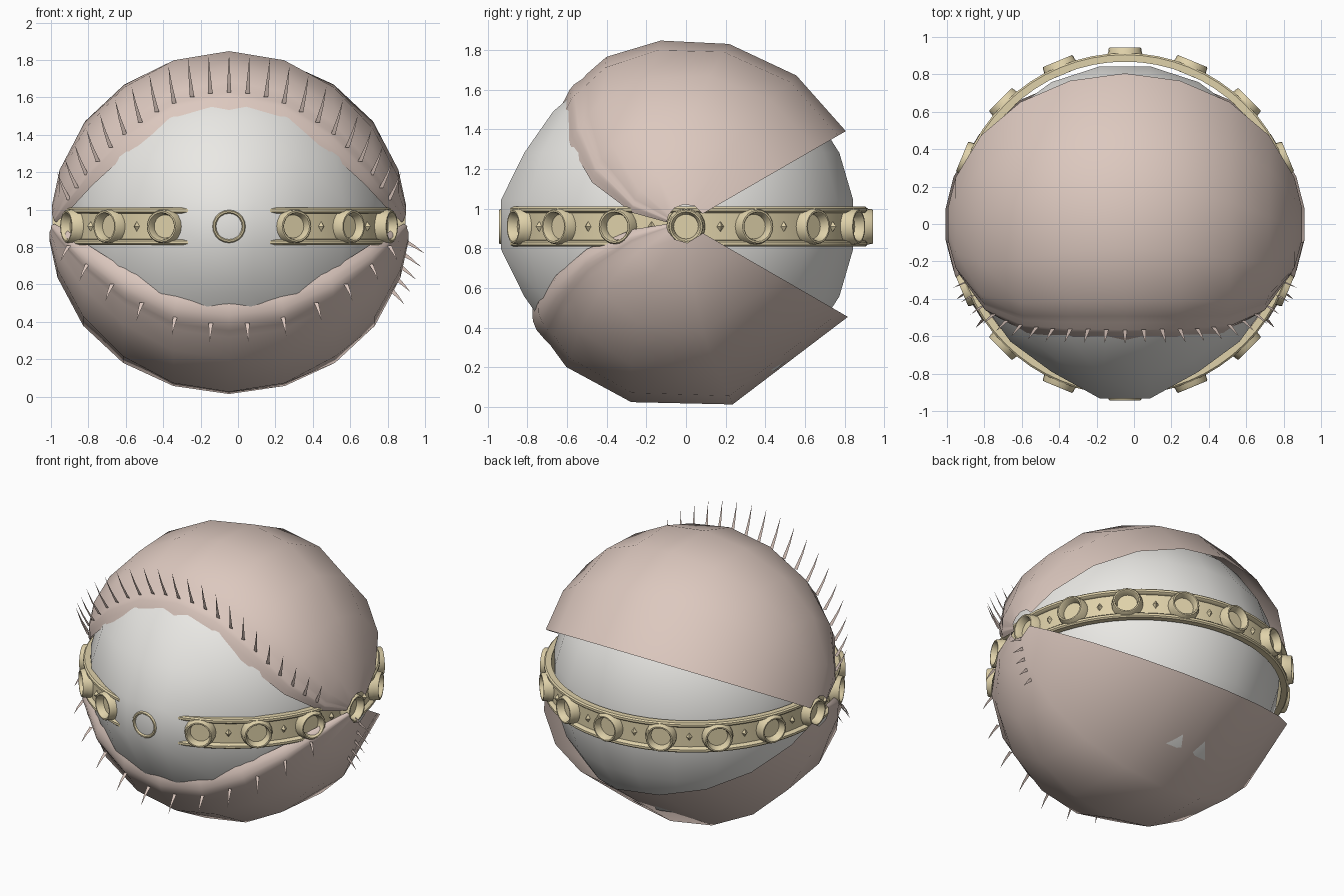
import bpy, bmesh, math
from math import sin, cos, radians, pi
from mathutils import Vector, Matrix

if "Cube" in bpy.data.objects:
    bpy.data.objects.remove(bpy.data.objects["Cube"])

CX = -0.048


def material(name, col):
    m = bpy.data.materials.new(name)
    m.diffuse_color = (*col, 1)
    m.use_nodes = True
    m.node_tree.nodes["Principled BSDF"].inputs["Base Color"].default_value = m.diffuse_color
    return m


SKIN = material("skin", (0.72, 0.58, 0.52))
GOLD = material("pale_gold", (0.74, 0.64, 0.40))
WHITE = material("eye_white", (0.82, 0.81, 0.78))


def build(name, verts, faces, mat, angle=50, fix=True):
    me = bpy.data.meshes.new(name)
    me.from_pydata([tuple(v) for v in verts], [], faces)
    bm = bmesh.new()
    bm.from_mesh(me)
    if fix:
        bmesh.ops.remove_doubles(bm, verts=bm.verts, dist=1e-4)
        bmesh.ops.recalc_face_normals(bm, faces=bm.faces)
    bm.to_mesh(me)
    bm.free()
    me.materials.append(mat)
    ob = bpy.data.objects.new(name, me)
    bpy.context.collection.objects.link(ob)
    bpy.ops.object.select_all(action='DESELECT')
    ob.select_set(True)
    bpy.context.view_layer.objects.active = ob
    bpy.ops.object.shade_smooth_by_angle(angle=radians(angle))
    return ob


def lathe(profile, n, closed=False, turn=0.0):
    """Revolve (radius, height) points about z."""
    k = len(profile)
    verts = [(r * cos(2 * pi * (i + turn) / n), r * sin(2 * pi * (i + turn) / n), z)
             for i in range(n) for r, z in profile]
    faces = []
    for i in range(n):
        a, b = i * k, (i + 1) % n * k
        for j in range(k if closed else k - 1):
            q = (j + 1) % k
            faces.append((a + j, b + j, b + q, a + q))
    return verts, faces


# Eyeball with a small bulge at the front
N = 11
prof = [(sin(pi * j / N), cos(pi * j / N)) for j in range(N + 1)]
v, f = lathe(prof, 20, turn=0.5)


def bulge(y):
    return 0.06 * min(1, max(0, (-y - 0.88) / 0.09))


v = [(CX + 0.875 * x, -0.015 + 0.877 * y - bulge(y), 0.92 + 0.87 * z)
     for x, y, z in v]
build("eyeball", v, f, WHITE, 60)


# Eyelids: spherical sheets hinged on the x axis, with a rolled front lip
def lid_point(phi, theta, r, side):
    return Vector((CX - (r + 0.022) * cos(phi),
                   -r * sin(phi) * cos(theta),
                   0.926 + side * r * sin(phi) * sin(theta)))


def edge_angle(phi, top):
    s = sin(phi)
    if top:
        return radians(43) * min(1, s ** 1.15 * 1.01)
    return radians(27.5) * min(1, s ** 1.25 * 1.03)


LIP_TOP = [(0, 0.862), (3, 0.876), (6, 0.893), (8, 0.899), (11, 0.896), (14, 0.905)]
LIP_LOW = [(0, 0.862), (2, 0.89), (5, 0.915), (8, 0.925), (11, 0.922), (14, 0.918)]


def eyelid(name, side, lip, rows, radius):
    top = side > 0
    verts, faces = [], []
    M = 10
    for i in range(M + 1):
        phi = min(max(pi * i / M, radians(6)), radians(174))
        e = edge_angle(phi, top)
        # the lip relief fades out at the corners
        fade = sin(phi) ** 0.5
        col = [(e + radians(d), radius + (r - radius) * fade) for d, r in lip]
        start, end = col[-1][0], radians(150)
        col += [(start + (end - start) * t, radius) for t in rows]
        verts += [lid_point(phi, t, r, side) for t, r in col]
    k = len(lip) + len(rows)
    for i in range(M):
        for j in range(k - 1):
            a = i * k + j
            q = (a, a + k, a + k + 1, a + 1)
            faces.append(q if side < 0 else q[::-1])
    build(name, verts, faces, SKIN, 60)


eyelid("upper_eyelid", 1, LIP_TOP, (0.08, 0.27, 0.5, 0.75, 1), 0.93)
eyelid("lower_eyelid", -1, LIP_LOW, (0.08, 0.29, 0.58, 1), 0.942)


# Lashes: flat tapering blades that bend towards the tip
def blades(name, specs):
    verts, faces = [], []
    for base, d, bend, length, wdir, w in specs:
        n = len(verts)
        mid = base + d * length * 0.5
        tip = mid + (d + bend).normalized() * length * 0.5
        verts += [base - wdir * w, base + wdir * w, mid + wdir * w * 0.55,
                  mid - wdir * w * 0.55, tip]
        faces += [(n, n + 1, n + 2, n + 3), (n + 3, n + 2, n + 4)]
    build(name, verts, faces, SKIN, 30, fix=False)


def lash_row(side, count, margin, length, width, r):
    out = []
    for i in range(count):
        phi = radians(margin + (180 - 2 * margin) * i / (count - 1))
        th = edge_angle(phi, side > 0) + radians(8)
        p = lid_point(phi, th, r, side)
        n = (p - Vector((CX, 0, 0.926))).normalized()
        if side > 0:
            d = Vector((n.x * 0.45, n.y * 0.55, 0.85)).normalized()
        else:
            d = Vector((n.x * 0.5, n.y * 0.8, -0.75)).normalized()
        out.append((p, d, Vector((0, 0, 0.25 * side)),
                    length * (0.6 + 0.4 * sin(phi)), Vector((1, 0, 0)), width))
    return out


blades("upper_lashes", lash_row(1, 23, 22, 0.22, 0.012, 0.9))
blades("lower_lashes", lash_row(-1, 12, 25, 0.13, 0.012, 0.923))

# Small fan of lashes at the right-hand corner
fan = []
for i in range(5):
    a = radians(-5 - 4.2 * i)
    p = Vector((CX + 0.93 * cos(a), 0.0, 0.92 + 0.93 * sin(a)))
    d = Vector((cos(a - 0.42), 0, sin(a - 0.42)))
    fan.append((p, d, Vector((0, 0, -0.1)), 0.14 - 0.008 * i,
                Vector((-d.z, 0, d.x)), 0.013))
blades("corner_lashes", fan)

# Belt: channel section with raised rims
h = [(0.868, 0.10), (0.905, 0.10), (0.914, 0.092), (0.914, 0.078),
     (0.905, 0.07), (0.888, 0.068)]
v, f = lathe(h + [(r, -z) for r, z in reversed(h)], 64, closed=True)
build("belt", [(x + CX, y, z + 0.91) for x, y, z in v], f, GOLD, 40)

# Sixteen hollow studs with small pyramids between them
stud = lathe([(0.098, 0.865), (0.096, 0.905), (0.090, 0.915), (0.088, 0.937),
              (0.083, 0.943), (0.075, 0.943), (0.070, 0.936), (0.062, 0.895),
              (0.0, 0.895)], 20)
gem = ([(0.03, 0, 0.885), (0, 0.02, 0.885), (-0.03, 0, 0.885),
        (0, -0.02, 0.885), (0, 0, 0.912)],
       [(0, 1, 4), (1, 2, 4), (2, 3, 4), (3, 0, 4)])


def around(name, part, offset, angle):
    verts, faces = [], []
    for i in range(16):
        m = (Matrix.Translation((CX, 0, 0.91))
             @ Matrix.Rotation(2 * pi * (i + offset) / 16, 4, 'Z')
             @ Matrix.Rotation(pi / 2, 4, 'Y'))
        n = len(verts)
        verts += [m @ Vector(p) for p in part[0]]
        faces += [tuple(n + q for q in fc) for fc in part[1]]
    build(name, verts, faces, GOLD, angle)


around("belt_studs", stud, 0, 40)
around("belt_pyramids", gem, 0.5, 20)
